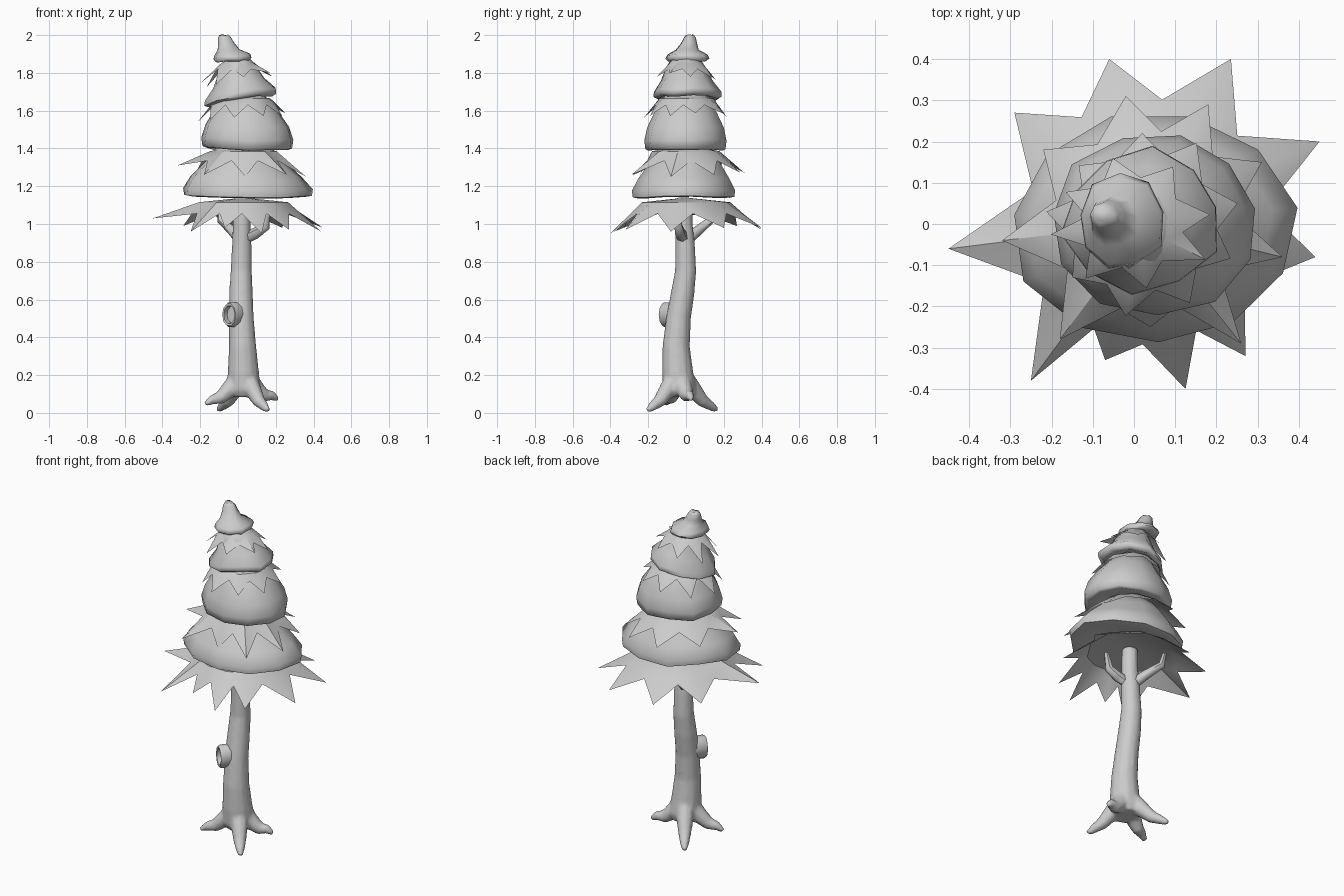
import bpy, bmesh, math, random
from mathutils import Vector

if "Cube" in bpy.data.objects:
    bpy.data.objects.remove(bpy.data.objects["Cube"])

random.seed(4)


def finish(name, bm, angle=50):
    bmesh.ops.recalc_face_normals(bm, faces=bm.faces)
    me = bpy.data.meshes.new(name)
    bm.to_mesh(me)
    bm.free()
    ob = bpy.data.objects.new(name, me)
    bpy.context.collection.objects.link(ob)
    bpy.ops.object.select_all(action='DESELECT')
    bpy.context.view_layer.objects.active = ob
    ob.select_set(True)
    bpy.ops.object.shade_smooth_by_angle(angle=math.radians(angle))
    return ob


def bridge(bm, rings):
    for a, b in zip(rings, rings[1:]):
        n = len(a)
        for i in range(n):
            bm.faces.new((a[i], a[(i + 1) % n], b[(i + 1) % n], b[i]))


def tube(name, path, n=8):
    """Tapered tube along points (x, y, z, radius)."""
    bm = bmesh.new()
    pts = [Vector(p[:3]) for p in path]
    rings = []
    for i, p in enumerate(pts):
        d = (pts[min(i + 1, len(pts) - 1)] - pts[max(i - 1, 0)]).normalized()
        ref = Vector((0, 1, 0)) if abs(d.y) < 0.75 else Vector((1, 0, 0))
        u = d.cross(ref).normalized()
        v = d.cross(u)
        rings.append([bm.verts.new(p + path[i][3] * (math.cos(t) * u + math.sin(t) * v))
                      for t in (2 * math.pi * k / n for k in range(n))])
    bridge(bm, rings)
    bm.faces.new(rings[0])
    bm.faces.new(rings[-1])
    return finish(name, bm, 60)


def tier(name, layers, n=10, tilt=0.0, jitter=0.05, wave=0.01):
    """Lumpy solid of foliage from stacked ovals (cx, cy, z, rx, ry)."""
    bm = bmesh.new()
    lump = [1 + random.uniform(-jitter, jitter) for _ in range(n)]
    lift = [random.uniform(-wave, wave) for _ in range(n)]
    rings = []
    for cx, cy, z, rx, ry in layers:
        ring = []
        for k in range(n):
            t = 2 * math.pi * (k + 0.3) / n
            x, y = rx * lump[k] * math.cos(t), ry * lump[k] * math.sin(t)
            ring.append(bm.verts.new((cx + x, cy + y, z + tilt * x + lift[k])))
        rings.append(ring)
    bridge(bm, rings)
    bm.faces.new(rings[0])
    bm.faces.new(rings[-1])
    return finish(name, bm, 65)


def skirt(name, tips, centre, notch_r, notch_z, crest_r, crest_z, apex_z):
    """Thin sheet with broad pointed leaves hanging from under a tier."""
    bm = bmesh.new()
    cx, cy = centre
    tips = sorted(tips, key=lambda p: math.atan2(p[1] - cy, p[0] - cx))
    ang = [math.atan2(p[1] - cy, p[0] - cx) for p in tips]
    n = len(tips)

    def at(t, r, z):
        return bm.verts.new((cx + r * math.cos(t), cy + r * math.sin(t), z))
    apex = bm.verts.new((cx, cy, apex_z))
    tipv = [bm.verts.new(p) for p in tips]
    crest = [at(t, crest_r, crest_z) for t in ang]
    mids = [(ang[i] + (ang[(i + 1) % n] + (2 * math.pi if i == n - 1 else 0))) / 2
            for i in range(n)]
    notch = [at(t, notch_r * random.uniform(0.95, 1.05), notch_z) for t in mids]
    for i in range(n):
        j = (i + 1) % n
        bm.faces.new((apex, crest[i], crest[j]))
        bm.faces.new((crest[i], notch[i], crest[j]))
        bm.faces.new((crest[i], tipv[i], notch[i]))
        bm.faces.new((crest[j], notch[i], tipv[j]))
    return finish(name, bm, 35)


def star(n, cx, cy, rx, ry, z, tilt=0.0, turn=0.0):
    """Evenly spread leaf tips with a little variation."""
    out = []
    for k in range(n):
        t = 2 * math.pi * k / n + turn + random.uniform(-0.1, 0.1)
        s = random.uniform(0.93, 1.05)
        x = rx * s * math.cos(t)
        out.append((cx + x, cy + ry * s * math.sin(t), z + tilt * x + random.uniform(-0.02, 0.02)))
    return out


# Trunk with a slight S bend
trunk = tube("trunk", [(0.03, -0.03, 0.09, 0.07), (0.03, -0.035, 0.13, 0.088), (0.028, -0.045, 0.22, 0.083),
                       (0.024, -0.052, 0.35, 0.073), (0.018, -0.04, 0.5, 0.066), (0.016, -0.018, 0.63, 0.063),
                       (0.017, -0.002, 0.75, 0.057), (0.02, -0.004, 0.87, 0.053),
                       (0.02, -0.012, 1.0, 0.048), (0.02, -0.012, 1.14, 0.045)], 12)

# Roots, merged into the trunk
parts = [trunk]
for i, (x, y, z) in enumerate([(0.16, -0.205, 0.008), (0.212, 0.03, 0.065),
                               (-0.105, 0.165, 0.01), (-0.172, -0.11, 0.042)]):
    bx, by = 0.03, -0.035

    def along(f, h, r):
        return (bx + (x - bx) * f, by + (y - by) * f, h, r)
    parts.append(tube(f"root_{i + 1}", [along(0.1, 0.2, 0.05), along(0.36, 0.125, 0.048),
                                        along(0.62, z * 0.5 + 0.058, 0.036), along(0.84, z + 0.026, 0.026),
                                        along(1, z + 0.004, 0.014)], 8))
for ob in parts:
    ob.select_set(True)
bpy.context.view_layer.objects.active = trunk
bpy.ops.object.join()
rm = trunk.modifiers.new("blend", 'REMESH')
rm.mode = 'VOXEL'
rm.voxel_size = 0.011
rm.use_smooth_shade = True
sm = trunk.modifiers.new("soften", 'SMOOTH')
sm.iterations = 3

# Hollow knot on the trunk
bm = bmesh.new()
out = Vector((-0.6, -0.8, 0))
side = Vector((0.8, -0.6, 0))
c = Vector((-0.022, -0.083, 0.52))
rings = []
for d, r in [(-0.03, 1), (0.03, 1), (0.043, 0.9), (0.041, 0.72), (0.015, 0.66)]:
    rings.append([bm.verts.new(c + out * d + side * 0.05 * r * math.cos(t)
                               + Vector((0, 0, 0.068 * r * math.sin(t))))
                  for t in (2 * math.pi * k / 10 for k in range(10))])
bridge(bm, rings)
bm.faces.new(rings[0])
bm.faces.new(rings[-1])
finish("knot", bm, 50)

# Two short branches under the crown
tube("branch_right", [(0.03, -0.01, 0.92, 0.03), (0.09, -0.03, 0.95, 0.03),
                      (0.145, -0.04, 0.985, 0.024), (0.16, -0.045, 1.08, 0.012)], 6)
tube("branch_back", [(0.01, 0.01, 0.92, 0.03), (-0.035, 0.07, 0.97, 0.026),
                     (-0.09, 0.13, 1.02, 0.021), (-0.1, 0.14, 1.09, 0.012)], 6)

# Pointed leaf skirts
skirt("leaf_skirt_1", [(-0.06, 0.4, 0.97), (0.235, 0.4, 0.98), (0.45, 0.2, 0.98), (0.44, -0.08, 0.96),
                       (0.27, -0.32, 0.97), (0.125, -0.4, 0.95), (-0.25, -0.38, 0.96),
                       (-0.45, -0.06, 1.03), (-0.29, 0.27, 0.99), (-0.07, -0.33, 0.98)],
      (0.03, 0), 0.295, 1.055, 0.24, 1.115, 1.14)
skirt("leaf_skirt_2", [(-0.32, -0.04, 1.31), (-0.18, -0.28, 1.26), (0.04, -0.25, 1.25), (0.26, -0.29, 1.26),
                       (0.36, -0.08, 1.25), (0.31, 0.15, 1.26), (0.18, 0.29, 1.27),
                       (-0.02, 0.31, 1.27), (-0.22, 0.18, 1.28)],
      (0.03, 0), 0.22, 1.335, 0.18, 1.385, 1.42)
skirt("leaf_skirt_3", star(9, 0.03, 0, 0.235, 0.22, 1.555, 0.12, 0.3),
      (0.03, 0), 0.17, 1.63, 0.145, 1.665, 1.69)
skirt("leaf_skirt_4", star(8, -0.005, 0, 0.195, 0.17, 1.765, 0.14, 0.2),
      (0.0, 0), 0.115, 1.82, 0.085, 1.855, 1.88)

# Solid foliage tiers
tier("foliage_1", [(0.045, -0.01, 1.17, 0.2, 0.17), (0.05, -0.01, 1.145, 0.31, 0.255),
                   (0.05, -0.01, 1.15, 0.34, 0.28), (0.05, -0.01, 1.185, 0.345, 0.285),
                   (0.04, -0.01, 1.25, 0.295, 0.25), (0.035, -0.005, 1.33, 0.21, 0.195),
                   (0.03, 0, 1.41, 0.14, 0.13)], 11, -0.02, 0.03)
tier("foliage_2", [(0.05, 0, 1.42, 0.14, 0.13), (0.05, 0, 1.397, 0.225, 0.2), (0.05, 0, 1.405, 0.245, 0.216),
                   (0.05, 0, 1.45, 0.252, 0.222), (0.05, 0, 1.52, 0.228, 0.207),
                   (0.045, 0, 1.6, 0.175, 0.168), (0.025, 0, 1.69, 0.115, 0.11)], 11, 0.0, 0.03)
tier("foliage_3", [(0.02, 0.01, 1.68, 0.1, 0.1), (0.02, 0.01, 1.653, 0.165, 0.15),
                   (0.02, 0.01, 1.665, 0.19, 0.172), (0.02, 0.01, 1.69, 0.188, 0.17),
                   (0.01, 0.005, 1.75, 0.135, 0.13), (0.0, 0, 1.82, 0.1, 0.1),
                   (-0.01, 0, 1.87, 0.07, 0.07)], 10, 0.16, 0.07, 0.014)
tier("foliage_top", [(-0.03, 0.005, 1.87, 0.06, 0.06), (-0.03, 0.005, 1.86, 0.09, 0.1),
                     (-0.03, 0.005, 1.875, 0.1, 0.115), (-0.03, 0.005, 1.895, 0.095, 0.105),
                     (-0.05, 0.005, 1.92, 0.058, 0.06), (-0.063, 0.015, 1.955, 0.043, 0.042),
                     (-0.072, 0.02, 1.985, 0.034, 0.031), (-0.075, 0.02, 2.0, 0.024, 0.018)],
     9, 0.03, 0.11, 0.003)
